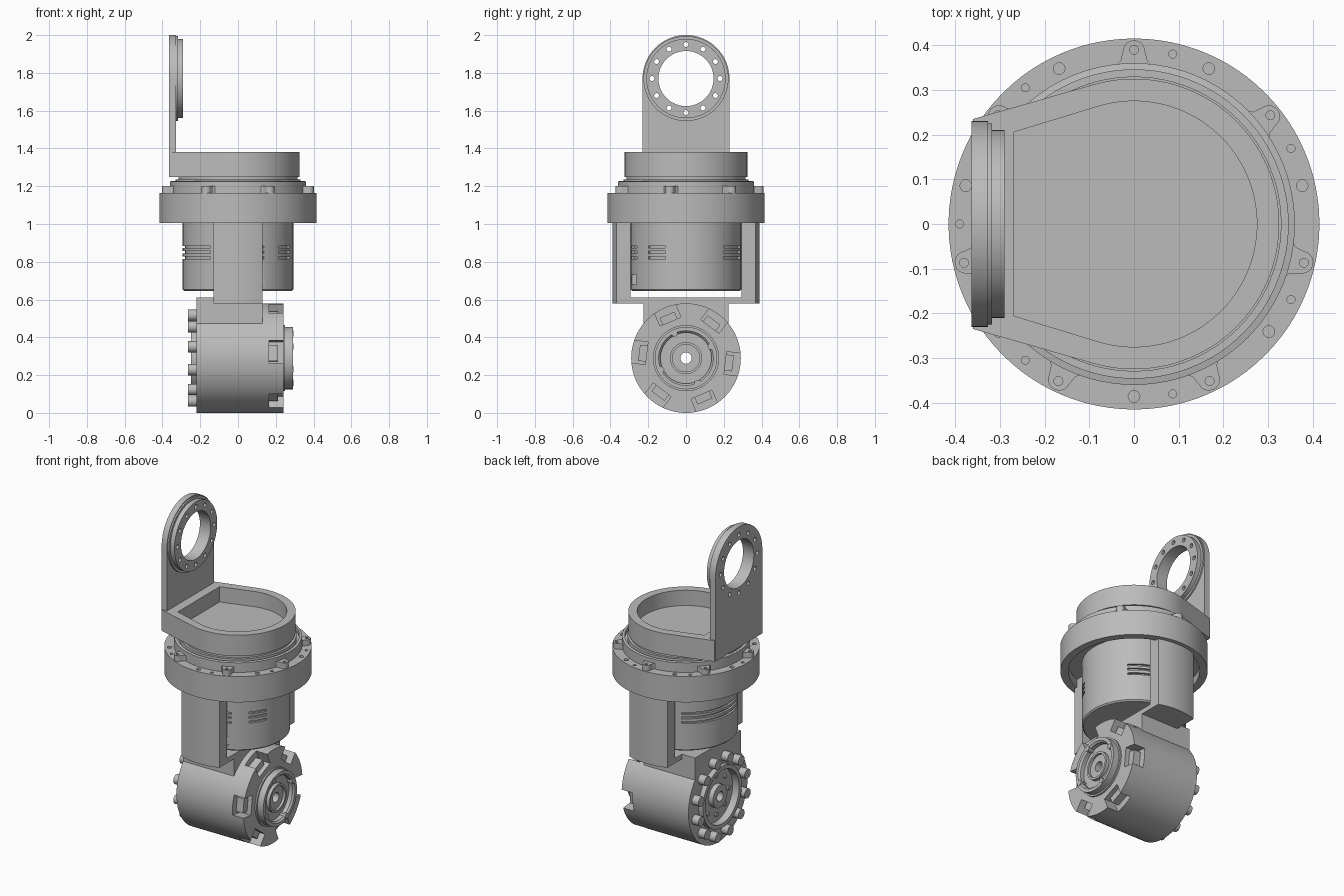
import bpy, bmesh, math
from mathutils import Matrix

cube = bpy.data.objects.get("Cube")
if cube:
    bpy.data.objects.remove(cube, do_unlink=True)

grey = bpy.data.materials.new("machined_grey")
grey.use_nodes = True
grey.diffuse_color = (0.5, 0.5, 0.5, 1)
for node in grey.node_tree.nodes:
    if node.type == 'BSDF_PRINCIPLED':
        node.inputs["Base Color"].default_value = (0.5, 0.5, 0.5, 1)

AXIS_Z = 0.29          # height of the lower joint axis
HEAD_Z = 1.77          # height of the upper ring


def finish(name, bm):
    bmesh.ops.remove_doubles(bm, verts=bm.verts, dist=1e-5)
    bmesh.ops.recalc_face_normals(bm, faces=bm.faces)
    mesh = bpy.data.meshes.new(name)
    bm.to_mesh(mesh)
    bm.free()
    mesh.materials.append(grey)
    obj = bpy.data.objects.new(name, mesh)
    bpy.context.collection.objects.link(obj)
    return obj


def lathe(name, profile, axis='z', steps=96):
    """Spin (radius, position) points round z, or round the lower joint axis."""
    bm = bmesh.new()
    vs = [bm.verts.new((r, 0, t)) for r, t in profile]
    es = [bm.edges.new(pair) for pair in zip(vs, vs[1:])]
    if profile[0][0] > 0:
        es.append(bm.edges.new((vs[-1], vs[0])))
    bmesh.ops.spin(bm, geom=vs + es, axis=(0, 0, 1), cent=(0, 0, 0),
                   angle=math.tau, steps=steps)
    if axis == 'x':
        move = Matrix.Translation((0, 0, AXIS_Z)) @ Matrix.Rotation(math.pi / 2, 4, 'Y')
        bmesh.ops.transform(bm, matrix=move, verts=bm.verts)
    return finish(name, bm)


def prism(name, outline, lo, hi, axis='z'):
    """Extrude an (x, y) outline along z, or a (y, z) outline along x."""
    bm = bmesh.new()
    rings = [[bm.verts.new((a, b, t) if axis == 'z' else (t, a, b))
              for a, b in outline] for t in (lo, hi)]
    bm.faces.new(rings[0])
    bm.faces.new(rings[1])
    n = len(outline)
    for i in range(n):
        j = (i + 1) % n
        bm.faces.new((rings[0][i], rings[0][j], rings[1][j], rings[1][i]))
    return finish(name, bm)


def arc(r, start, end, n=16, cx=0.0, cy=0.0):
    angles = [math.radians(start + (end - start) * i / n) for i in range(n + 1)]
    return [(cx + r * math.cos(a), cy + r * math.sin(a)) for a in angles]


def disc(r, cx, cy, n=20):
    return arc(r, 0, 360, n, cx, cy)[:-1]


def rect(a0, a1, b0, b1):
    return [(a0, b0), (a1, b0), (a1, b1), (a0, b1)]


def turn(outline, degrees, cy=0.0):
    c, s = math.cos(math.radians(degrees)), math.sin(math.radians(degrees))
    return [(x * c - y * s, x * s + y * c + cy) for x, y in outline]


def cut(target, cutters):
    bpy.context.view_layer.objects.active = target
    for cutter in cutters:
        cutter.hide_render = True
        mod = target.modifiers.new("cut", 'BOOLEAN')
        mod.operation, mod.solver, mod.object = 'DIFFERENCE', 'EXACT', cutter
        bpy.ops.object.modifier_apply(modifier=mod.name)
        bpy.data.objects.remove(cutter, do_unlink=True)


# Lower joint housing, bored through, with a recessed face at each end
lower = lathe("lower_joint_housing", [
    (.03, -.235), (.07, -.235), (.07, -.205), (.165, -.205), (.165, -.25),
    (.19, -.25), (.19, -.22), (.29, -.22), (.29, .24), (.175, .24), (.175, .25),
    (.165, .25), (.165, .29), (.145, .29), (.135, .28), (.135, .255), (.085, .255),
    (.085, .275), (.072, .275), (.072, .26), (.03, .26)], 'x')
slots = [-7 + 60 * k for k in range(6)]
cut(lower, [prism("slot_cutter", turn(rect(.21, .32, -.06, .06), a, AXIS_Z), .165, .27, 'x')
            for a in slots])
for a in slots:
    prism("slot_connector", turn(rect(.2, .25, -.04, .045), a, AXIS_Z), .16, .212, 'x')

# Screws on both ends of the housing
for k in range(12):
    y, z = turn([(.235, 0)], 30 * k + 15, AXIS_Z)[0]
    prism("rear_boss", disc(.03, y, z), -.265, -.21, 'x')
for k in range(8):
    y, z = turn([(.12, 0)], 45 * k, AXIS_Z)[0]
    prism("rear_screw", disc(.012, y, z, 12), -.215, -.2, 'x')
for k in range(4):
    y, z = turn([(.144, 0)], 25 + 90 * k, AXIS_Z)[0]
    prism("front_screw", disc(.016, y, z, 12), .245, .293, 'x')

# Yoke: saddle on the housing, cross bar and two arms with rounded outsides
prism("yoke_saddle", rect(-.22, .13, -.225, .225), .45, .61)
half = math.degrees(math.acos(.13 / .39))
prism("yoke_bar", arc(.39, half, 180 - half) + arc(.39, 180 + half, 360 - half), .58, .61)
for side, base in (("left", 0), ("right", 180)):
    arm = arc(.39, half, 180 - half) + [(-.13, .295), (.13, .295)]
    prism("yoke_arm_" + side, turn(arm, base), .58, 1.06)

# Upper motor with vent grooves and a socket
motor = lathe("upper_motor", [(0, .645), (.285, .645), (.293, .653), (.293, 1.06), (0, 1.06)])
vents = [(-80, -62), (-43, -22), (43, 80), (120, 240)]
cut(motor, [prism("vent_cutter", arc(.28, a, b) + arc(.32, b, a), z, z + .012)
            for a, b in vents for z in (.815, .845, .872)])
cut(motor, [prism("socket_cutter", rect(.05, .2, -.285, -.262), .68, .73)])

# Mounting flange, hollow underneath, with a stepped seat on top
flange = lathe("mounting_flange", [
    (0, 1.055), (.37, 1.055), (.37, 1.005), (.415, 1.005), (.415, 1.165),
    (.36, 1.165), (.36, 1.225), (.345, 1.228), (.345, 1.205), (.33, 1.205),
    (.33, 1.235), (.315, 1.235), (.315, 1.255), (0, 1.255)])
step = 360 / 7
holes = []
for k in range(7):
    a = 90 + step * k
    for offset, r, dist in ((step / 2, .013, .386), (-step / 4, .009, .39)):
        x, y = turn([(dist, 0)], a + offset)[0]
        holes.append(prism("hole_cutter", disc(r, x, y, 16), 1.13, 1.2))
    # Tapered tab with a screw hole
    tab = [(.35, -.045), (.365, -.03)] + arc(.025, -90, 90, 10, .386) + [(.365, .03), (.35, .045)]
    ear = prism("flange_tab", turn(tab, a), 1.16, 1.2)
    x, y = turn([(.39, 0)], a)[0]
    cut(ear, [prism("hole_cutter", disc(.01, x, y, 16), 1.175, 1.22)])
cut(flange, holes)


def tray_outline(r, x, y):
    """Circle joined by tangents to a straight edge at x."""
    t = math.degrees(math.atan2(y, x) - math.acos(r / math.hypot(x, y)))
    return arc(r, -t, t, 72) + [(x, y), (x, -y)]


# Tray with a flat back wall
tray = prism("tray", tray_outline(.325, -.36, .235), 1.25, 1.38)
cut(tray, [prism("tray_cutter", tray_outline(.275, -.27, .205), 1.285, 1.45)])

# Upright plate with a bolted ring
upright = prism("upright_plate", [(.23, 1.25)] + arc(.23, 0, 180, 48, 0, HEAD_Z) + [(-.23, 1.25)],
                -.364, -.327, 'x')
ring = prism("head_ring", disc(.21, 0, HEAD_Z, 72), -.335, -.29, 'x')
collar = prism("ring_collar", disc(.225, 0, HEAD_Z, 72), -.33, -.318, 'x')
for part in (upright, ring, collar):
    tools = [prism("bore_cutter", disc(.146, 0, HEAD_Z, 72), -.45, -.2, 'x')]
    for k in range(12):
        y, z = turn([(.18, 0)], 30 * k, HEAD_Z)[0]
        tools.append(prism("hole_cutter", disc(.013, y, z, 16), -.45, -.2, 'x'))
    cut(part, tools)

# Smooth the round walls and keep the edges crisp
bpy.ops.object.select_all(action='DESELECT')
for obj in bpy.context.collection.objects:
    if obj.type == 'MESH' and obj.data.materials and obj.data.materials[0] == grey:
        obj.select_set(True)
        bpy.context.view_layer.objects.active = obj
bpy.ops.object.shade_smooth_by_angle(angle=math.radians(30))
